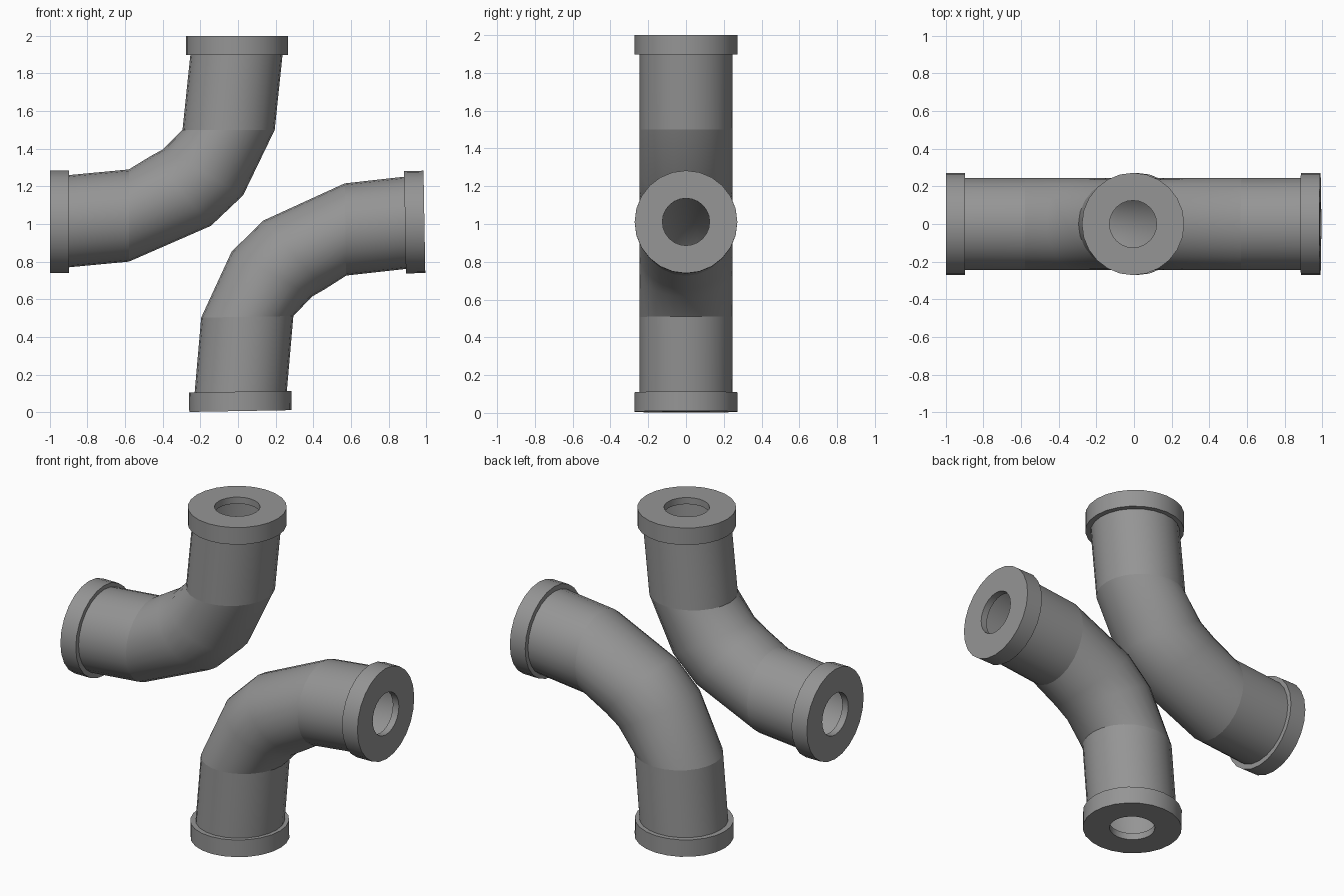
import bpy, bmesh
from math import radians, sin, cos, pi
from mathutils import Vector, Matrix

cube = bpy.data.objects.get("Cube")
if cube:
    bpy.data.objects.remove(cube)

SIDES = 24
RADIUS, WALL = 0.245, 0.02

grey = bpy.data.materials.new("pipe_grey")
grey.use_nodes = True
colour = (0.3, 0.3, 0.3, 1)
grey.diffuse_color = colour
grey.node_tree.nodes["Principled BSDF"].inputs["Base Color"].default_value = colour


def loft(name, rings, matrix):
    """Skin a closed loop of circles, each (x, z, tilt in degrees, radius)."""
    bm = bmesh.new()
    loops = []
    for x, z, tilt, r in rings:
        across = Vector((cos(radians(tilt)), 0, sin(radians(tilt))))
        side = Vector((0, 1, 0))
        loops.append([bm.verts.new(Vector((x, 0, z)) + r * (across * cos(a) + side * sin(a)))
                      for a in (2 * pi * i / SIDES for i in range(SIDES))])
    for k, loop in enumerate(loops):
        following = loops[(k + 1) % len(loops)]
        for i in range(SIDES):
            j = (i + 1) % SIDES
            bm.faces.new((loop[i], loop[j], following[j], following[i]))
    bm.transform(matrix)
    bmesh.ops.recalc_face_normals(bm, faces=bm.faces)
    mesh = bpy.data.meshes.new(name)
    bm.to_mesh(mesh)
    bm.free()
    mesh.materials.append(grey)
    obj = bpy.data.objects.new(name, mesh)
    bpy.context.collection.objects.link(obj)
    bpy.ops.object.select_all(action='DESELECT')
    obj.select_set(True)
    bpy.context.view_layer.objects.active = obj
    bpy.ops.object.shade_smooth_by_angle(angle=radians(40))


def tube(name, path, matrix):
    """Hollow pipe section along a path of (x, z, tilt)."""
    outer = [(*p, RADIUS) for p in path]
    inner = [(*p, RADIUS - WALL) for p in reversed(path)]
    loft(name, outer + inner, matrix)


def collar(name, x, z, tilt, inward, matrix):
    """End ring with a thin plate pierced by a round hole."""
    profile = [(0, 0.125), (0, 0.272), (0.103, 0.272),
               (0.103, 0.235), (0.04, 0.235), (0.04, 0.125)]
    rings = [(x + inward[0] * d, z + inward[1] * d, tilt, r) for d, r in profile]
    loft(name, rings, matrix)


def elbow(prefix, matrix):
    """One complete elbow pipe, from its upright end to its sideways end."""
    upright_end, upright_joint = (-0.005, 1.93, 0), (-0.05, 1.5, 0)
    side_joint, side_end = (-0.58, 1.045, -90), (-0.93, 1.012, -90)
    tube(prefix + "_upright_section", [upright_end, upright_joint], matrix)
    tube(prefix + "_bend", [upright_joint, (-0.185, 1.275, -30),
                            (-0.305, 1.175, -49), side_joint], matrix)
    tube(prefix + "_side_section", [side_joint, side_end], matrix)
    collar(prefix + "_upright_collar", -0.005, 2.0, 0, (0, -1), matrix)
    collar(prefix + "_side_collar", -1.0, 1.012, -90, (1, 0), matrix)


# Upper elbow, then the lower one turned half round with a slight lean
elbow("upper_pipe", Matrix.Identity(4))
turn = (Matrix.Translation((0.013, 0, 0.006))
        @ Matrix.Rotation(radians(179), 4, 'Y')
        @ Matrix.Translation((0.005, 0, -2.0)))
elbow("lower_pipe", turn)
